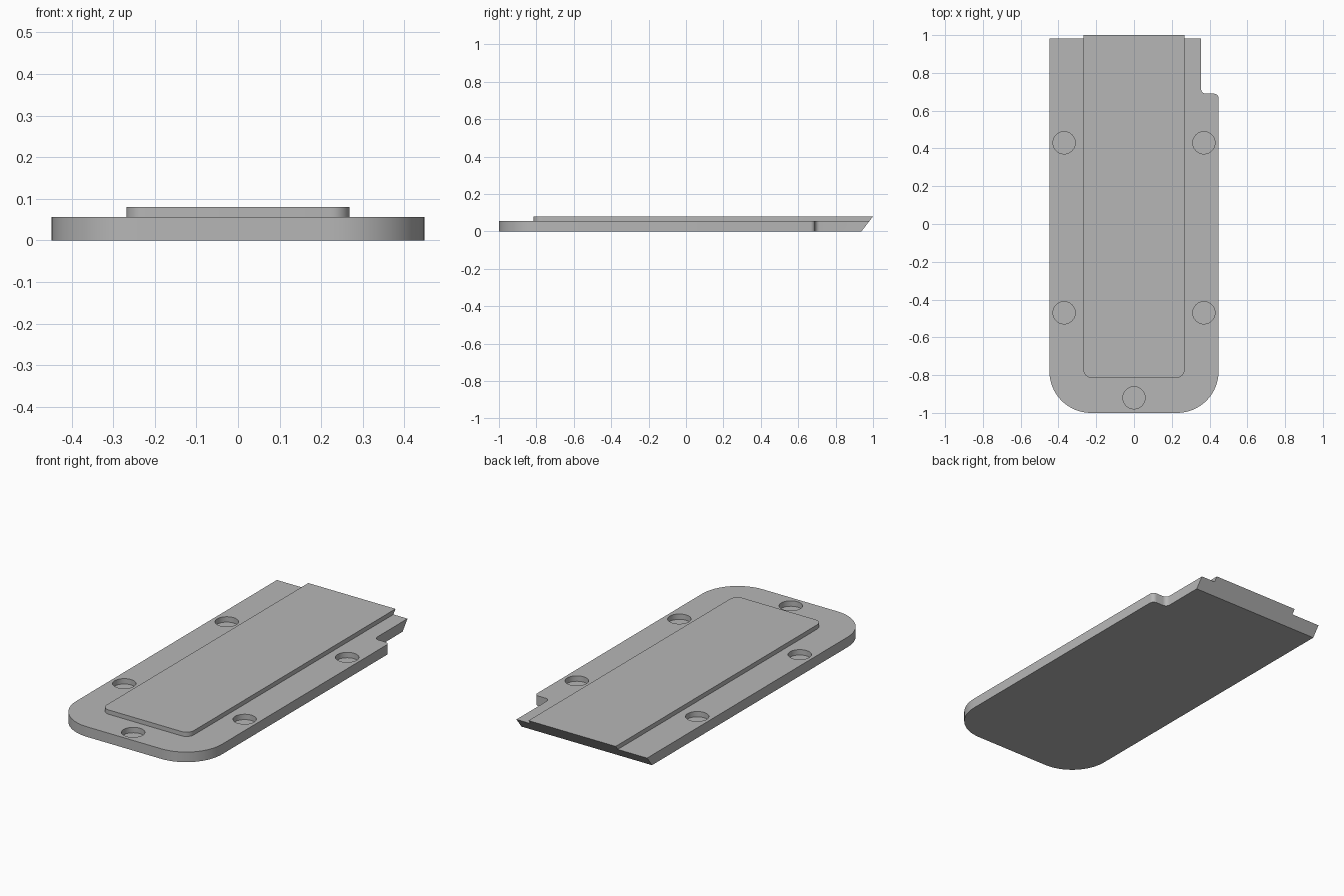
import bpy, bmesh
from math import sin, cos, pi, radians
from mathutils import Vector

cube = bpy.data.objects.get("Cube")
if cube:
    bpy.data.objects.remove(cube)

grey = bpy.data.materials.new("light grey")
grey.use_nodes = True
colour = (0.47, 0.47, 0.47, 1)
grey.diffuse_color = colour
grey.node_tree.nodes["Principled BSDF"].inputs["Base Color"].default_value = colour

HALF, STEP, TOP = 0.448, 0.056, 0.08
BACK_LOW, BACK_HIGH = 0.938, 1.0


def arc(cx, cy, r, start, end, n):
    """Points on an arc, angles in degrees."""
    angles = [radians(start + (end - start) * i / n) for i in range(n + 1)]
    return [(cx + r * cos(a), cy + r * sin(a)) for a in angles]


def slab(name, outline, z0, z1, bevel_back=False):
    """Extrude an outline; optionally trim the back with the sloping plane."""
    bm = bmesh.new()
    face = bm.faces.new([bm.verts.new((x, y, z0)) for x, y in outline])
    new = bmesh.ops.extrude_face_region(bm, geom=[face])["geom"]
    bmesh.ops.translate(bm, vec=(0, 0, z1 - z0),
                        verts=[v for v in new if isinstance(v, bmesh.types.BMVert)])
    if bevel_back:
        cut = bmesh.ops.bisect_plane(
            bm, geom=bm.verts[:] + bm.edges[:] + bm.faces[:],
            plane_co=(0, BACK_LOW, 0),
            plane_no=Vector((0, TOP, BACK_LOW - BACK_HIGH)).normalized(),
            clear_outer=True)["geom_cut"]
        bmesh.ops.edgeloop_fill(
            bm, edges=[e for e in cut if isinstance(e, bmesh.types.BMEdge)])
    bmesh.ops.recalc_face_normals(bm, faces=bm.faces[:])
    mesh = bpy.data.meshes.new(name)
    bm.to_mesh(mesh)
    bm.free()
    mesh.materials.append(grey)
    obj = bpy.data.objects.new(name, mesh)
    bpy.context.collection.objects.link(obj)
    return obj


def select_only(obj):
    bpy.ops.object.select_all(action="DESELECT")
    obj.select_set(True)
    bpy.context.view_layer.objects.active = obj


# Base plate: round front corners, notch in the back left corner
R = 0.22
outline = arc(-HALF + R, -1 + R, R, 180, 270, 16)
outline += arc(HALF - R, -1 + R, R, 270, 360, 16)
outline += arc(HALF - 0.025, 0.665, 0.025, 0, 90, 5)
outline += arc(0.38, 0.715, 0.025, 270, 180, 5)
outline += [(0.355, 1.1), (-HALF, 1.1)]
plate = slab("base_plate", outline, 0, STEP, True)

# Raised centre panel
W, FRONT, r = 0.268, -0.815, 0.045
outline = arc(-W + r, FRONT + r, r, 180, 270, 8)
outline += arc(W - r, FRONT + r, r, 270, 360, 8)
outline += [(W, 1.1), (-W, 1.1)]
panel = slab("raised_panel", outline, STEP, TOP, True)

# Blind round recesses
for x, y in [(-0.37, 0.43), (0.37, 0.43), (-0.37, -0.47), (0.37, -0.47), (0, -0.92)]:
    cutter = slab("recess_cutter", arc(x, y, 0.059, 0, 348.75, 31), 0.026, 0.1)
    cutter.hide_render = True
    mod = plate.modifiers.new("recess", "BOOLEAN")
    mod.operation = "DIFFERENCE"
    mod.solver = "EXACT"
    mod.object = cutter
    select_only(plate)
    bpy.ops.object.modifier_apply(modifier=mod.name)
    bpy.data.objects.remove(cutter)

for obj in (plate, panel):
    select_only(obj)
    bpy.ops.object.shade_smooth_by_angle(angle=radians(30))
